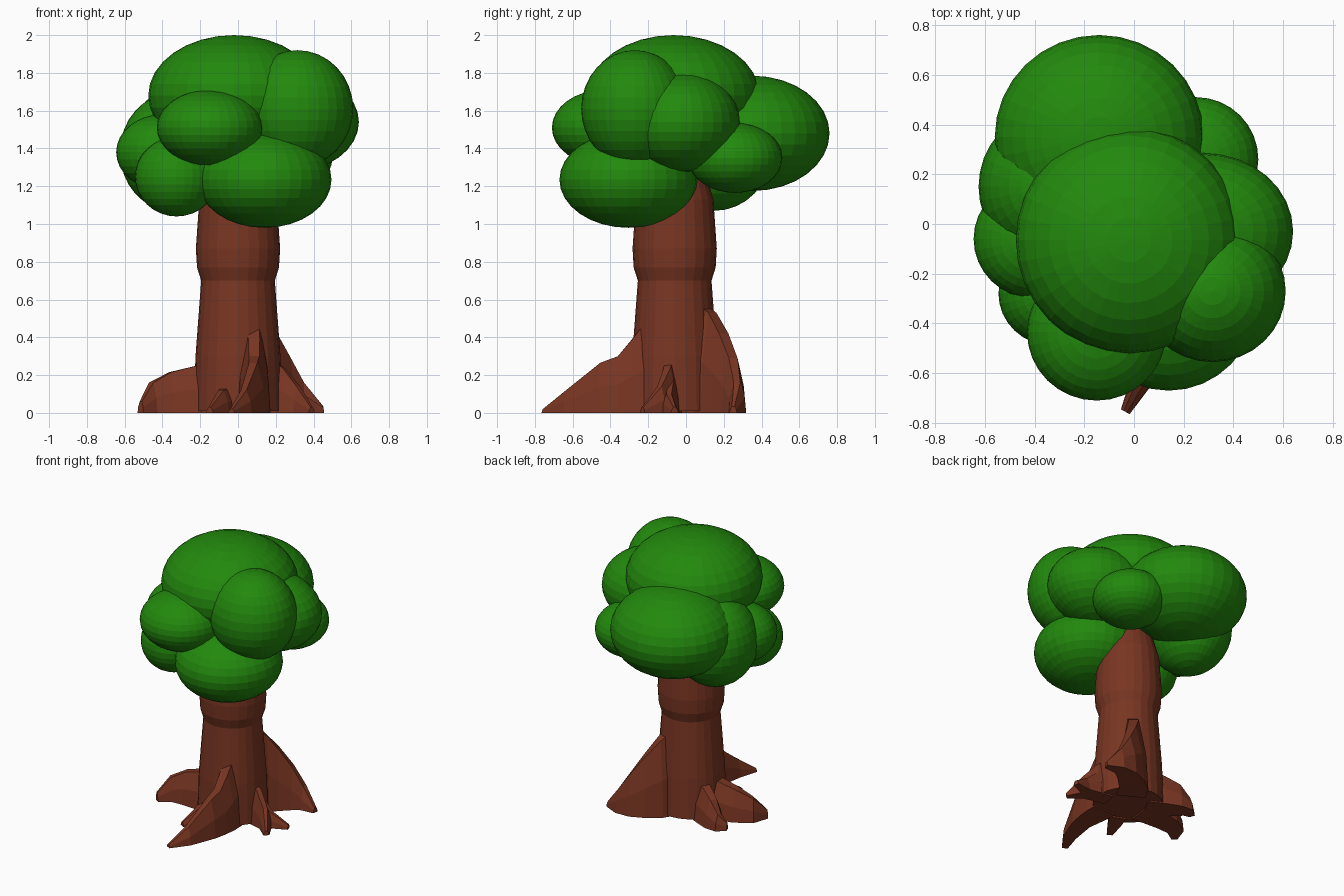
import bpy, bmesh, math
from mathutils import Vector

if "Cube" in bpy.data.objects:
    bpy.data.objects.remove(bpy.data.objects["Cube"])


def material(name, rgb):
    m = bpy.data.materials.new(name)
    m.diffuse_color = (*rgb, 1)
    m.use_nodes = True
    m.node_tree.nodes["Principled BSDF"].inputs["Base Color"].default_value = m.diffuse_color
    return m


LEAF = material("leaf green", (0.0165, 0.25, 0.004))
BARK = material("bark brown", (0.19, 0.036, 0.016))


def finish(bm, name, mat):
    bmesh.ops.recalc_face_normals(bm, faces=bm.faces)
    me = bpy.data.meshes.new(name)
    bm.to_mesh(me)
    bm.free()
    me.materials.append(mat)
    ob = bpy.data.objects.new(name, me)
    bpy.context.collection.objects.link(ob)
    return ob


def loft(name, rings, mat):
    bm = bmesh.new()
    loops = [[bm.verts.new(p) for p in r] for r in rings]
    n = len(loops[0])
    for a, b in zip(loops, loops[1:]):
        for i in range(n):
            j = (i + 1) % n
            bm.faces.new((a[i], a[j], b[j], b[i]))
    bm.faces.new(loops[0][::-1])
    bm.faces.new(loops[-1])
    return finish(bm, name, mat)


# Foliage: overlapping faceted ellipsoids
def blob(name, centre, radii):
    bm = bmesh.new()
    bmesh.ops.create_uvsphere(bm, u_segments=32, v_segments=16, radius=1)
    bmesh.ops.scale(bm, vec=radii, verts=bm.verts)
    bmesh.ops.translate(bm, vec=centre, verts=bm.verts)
    finish(bm, name, LEAF)


blob("crown_top", (-0.02, -0.065, 1.68), (0.455, 0.455, 0.32))
blob("crown_front_right", (0.315, -0.27, 1.61), (0.295, 0.285, 0.31))
blob("crown_right", (0.28, -0.03, 1.54), (0.36, 0.315, 0.265))
blob("crown_back_right", (0.25, 0.26, 1.35), (0.25, 0.25, 0.185))
blob("crown_back", (-0.14, 0.35, 1.48), (0.42, 0.41, 0.305))
blob("crown_front_low", (0.14, -0.305, 1.235), (0.355, 0.365, 0.255))
blob("crown_front_high", (-0.15, -0.435, 1.51), (0.28, 0.275, 0.20))
blob("crown_front_left", (-0.325, -0.28, 1.25), (0.22, 0.21, 0.21))
blob("crown_left", (-0.40, -0.06, 1.38), (0.245, 0.24, 0.20))
blob("crown_back_left", (-0.35, 0.15, 1.38), (0.275, 0.30, 0.31))

# Trunk: turned profile (radius, height) with a swollen upper part
profile = [(0.235, 0.01), (0.225, 0.3), (0.195, 0.70), (0.217, 0.77), (0.223, 0.87),
           (0.205, 1.13), (0.17, 1.25), (0.12, 1.38)]
loft("trunk", [[(r * math.cos(i * math.pi / 12), -0.06 + r * math.sin(i * math.pi / 12), z)
                for i in range(24)] for r, z in profile], BARK)

# Roots: ridged cross-section swept along a path, narrowing by rule to the tip
SECTION = [(-1, 0), (-0.85, 0.5), (-0.35, 1), (0.35, 1), (0.85, 0.5), (1, 0)]


def root(name, width, *path):
    rings, last = [], len(path) - 1
    for i, (x, y, h) in enumerate(path):
        a, b = path[max(i - 1, 0)], path[min(i + 1, last)]
        d = Vector((b[0] - a[0], b[1] - a[1])).normalized()
        w = 0.02 + (width - 0.02) * (1 - (i / last) ** 2)
        rings.append([(x - d.y * w * u, y + d.x * w * u, h * v) for u, v in SECTION])
    loft(name, rings, BARK)


root("root_front", 0.09, (0.08, -0.2, 0.5), (0.085, -0.285, 0.39), (0.085, -0.36, 0.3),
     (0.08, -0.45, 0.265), (0.03, -0.63, 0.12), (-0.035, -0.755, 0.02))
root("root_back_right", 0.1, (0.07, 0.05, 0.6), (0.12, 0.14, 0.53), (0.19, 0.2, 0.42),
     (0.27, 0.25, 0.29), (0.35, 0.27, 0.16), (0.45, 0.25, 0.035))
root("root_left", 0.1, (-0.12, -0.08, 0.27), (-0.22, -0.07, 0.25), (-0.36, -0.08, 0.215),
     (-0.46, -0.12, 0.16), (-0.515, -0.2, 0.06))
root("root_back_left", 0.085, (-0.1, 0, 0.28), (-0.21, 0.06, 0.24), (-0.3, 0.11, 0.19),
     (-0.36, 0.13, 0.11), (-0.41, 0.11, 0.05))
root("root_right", 0.06, (0.15, -0.08, 0.3), (0.24, -0.1, 0.24), (0.32, -0.14, 0.14),
     (0.39, -0.23, 0.03))
root("root_right_branch", 0.045, (0.24, -0.08, 0.18), (0.34, -0.09, 0.1), (0.45, -0.06, 0.03))
root("root_front_left", 0.055, (-0.05, -0.22, 0.14), (-0.09, -0.31, 0.12), (-0.15, -0.43, 0.03))
